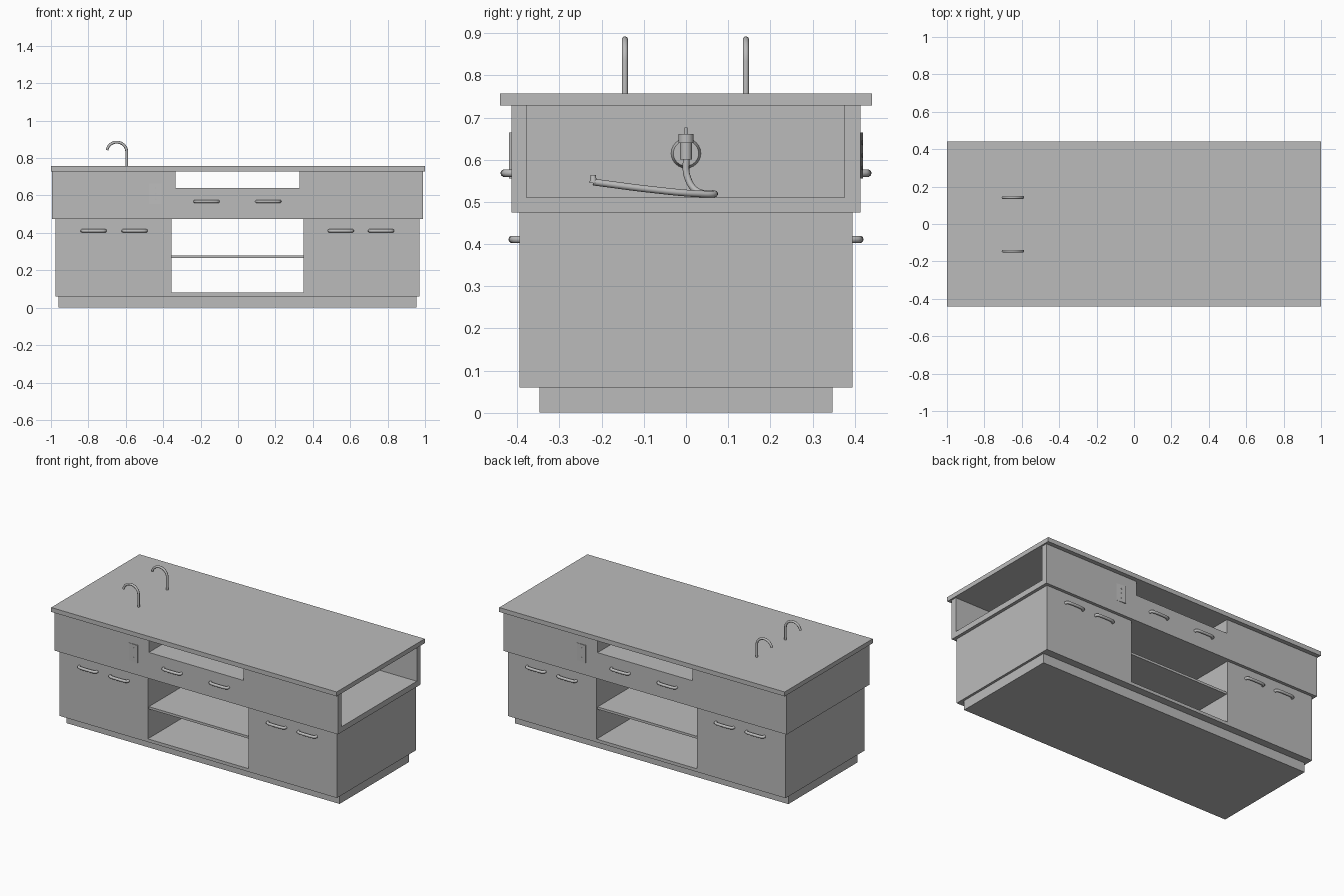
import bpy, bmesh, math
from mathutils import Vector, Matrix

if "Cube" in bpy.data.objects:
    bpy.data.objects.remove(bpy.data.objects["Cube"])

grey = bpy.data.materials.new("plain_grey")
grey.use_nodes = True
grey.diffuse_color = (0.5, 0.5, 0.5, 1)
grey.node_tree.nodes["Principled BSDF"].inputs["Base Color"].default_value = (0.5, 0.5, 0.5, 1)

HALF_TURN = Matrix.Rotation(math.pi, 4, "Z")


def add_object(name, bm):
    mesh = bpy.data.meshes.new(name)
    bmesh.ops.recalc_face_normals(bm, faces=bm.faces)
    bm.to_mesh(mesh)
    bm.free()
    mesh.materials.append(grey)
    ob = bpy.data.objects.new(name, mesh)
    bpy.context.collection.objects.link(ob)
    return ob


def box(name, x, y, z):
    """Box from (low, high) ranges on each axis."""
    bm = bmesh.new()
    bmesh.ops.create_cube(bm, size=1)
    for v in bm.verts:
        v.co = [(r[0] + r[1]) / 2 + c * (r[1] - r[0]) for c, r in zip(v.co, (x, y, z))]
    return add_object(name, bm)


def select_only(ob):
    bpy.ops.object.select_all(action="DESELECT")
    ob.select_set(True)
    bpy.context.view_layer.objects.active = ob


def cut(ob, *ranges):
    cutter = box("cutter", *ranges)
    cutter.hide_render = True
    mod = ob.modifiers.new("opening", "BOOLEAN")
    mod.operation, mod.solver, mod.object = "DIFFERENCE", "EXACT", cutter
    select_only(ob)
    bpy.ops.object.modifier_apply(modifier=mod.name)
    bpy.data.objects.remove(cutter)


def cylinder(name, start, end, r1, r2=None, sides=24):
    start, end = Vector(start), Vector(end)
    axis = end - start
    bm = bmesh.new()
    bmesh.ops.create_cone(bm, cap_ends=True, segments=sides, radius1=r1,
                          radius2=r1 if r2 is None else r2, depth=axis.length)
    turn = Vector((0, 0, 1)).rotation_difference(axis).to_matrix().to_4x4()
    bm.transform(Matrix.Translation((start + end) / 2) @ turn)
    ob = add_object(name, bm)
    select_only(ob)
    bpy.ops.object.shade_smooth_by_angle(angle=math.radians(40))
    return ob


def tube(name, points, radius, smooth_path=True):
    """Round bar swept along a path, turned into a mesh."""
    curve = bpy.data.curves.new(name, "CURVE")
    curve.dimensions = "3D"
    curve.bevel_depth, curve.bevel_resolution = radius, 3
    curve.use_fill_caps = True
    curve.resolution_u = 8
    spline = curve.splines.new("BEZIER" if smooth_path else "POLY")
    if smooth_path:
        spline.bezier_points.add(len(points) - 1)
        for p, co in zip(spline.bezier_points, points):
            p.co = co
            p.handle_left_type = p.handle_right_type = "AUTO"
    else:
        spline.points.add(len(points) - 1)
        for p, co in zip(spline.points, points):
            p.co = (*co, 1)
    curve.materials.append(grey)
    ob = bpy.data.objects.new(name, curve)
    bpy.context.collection.objects.link(ob)
    select_only(ob)
    bpy.ops.object.convert(target="MESH")
    ob = bpy.context.object
    bpy.ops.object.shade_smooth_by_angle(angle=math.radians(50))
    return ob


# Plinth, lower cabinets with open centre, shelf
box("plinth", (-0.96, 0.955), (-0.347, 0.347), (0, 0.06))
lower = box("lower_cabinets", (-0.975, 0.97), (-0.395, 0.395), (0.06, 0.475))
cut(lower, (-0.355, 0.35), (-1, 1), (0.08, 0.6))
box("shelf", (-0.355, 0.35), (-0.385, 0.385), (0.265, 0.28))

# Upper body with a through slot and an open right end
upper = box("upper_body", (-0.995, 0.99), (-0.414, 0.414), (0.475, 0.73))
cut(upper, (-0.335, 0.33), (-1, 1), (0.64, 0.9))
cut(upper, (0.355, 1.2), (-0.378, 0.376), (0.51, 0.9))
box("countertop", (-1, 1), (-0.441, 0.441), (0.729, 0.757))


# Bow handles, repeated on both long sides
def handle(name, x, face_y, z, side):
    half = [(-0.062, 0.004), (-0.06, -0.01), (-0.05, -0.015), (-0.025, -0.017)]
    path = half + [(-px, py) for px, py in reversed(half)]
    ob = tube(name, [(x + px, face_y + py, z) for px, py in path], 0.009, False)
    ob.data.transform(side)


# Socket plate, a shallow wedge with three round contacts
def socket(name, side):
    bm = bmesh.new()
    outline = [(-0.475, -0.413), (-0.475, -0.4145), (-0.41, -0.42), (-0.41, -0.413)]
    face = bm.faces.new([bm.verts.new((x, y, 0.555)) for x, y in outline])
    ext = bmesh.ops.extrude_face_region(bm, geom=[face])["geom"]
    bmesh.ops.translate(bm, vec=(0, 0, 0.11),
                        verts=[v for v in ext if isinstance(v, bmesh.types.BMVert)])
    add_object(name + "_plate", bm).data.transform(side)
    for i in range(3):
        z = 0.58 + i * 0.03
        dot = cylinder(f"{name}_contact_{i}", (-0.44, -0.414, z), (-0.44, -0.419, z), 0.005, sides=12)
        dot.data.transform(side)


for side_name, side in (("front", Matrix.Identity(4)), ("back", HALF_TURN)):
    for i, x in enumerate((-0.772, -0.553, 0.55, 0.765)):
        handle(f"{side_name}_door_handle_{i}", x, -0.395, 0.411, side)
    for i, x in enumerate((-0.168, 0.162)):
        handle(f"{side_name}_drawer_handle_{i}", x, -0.414, 0.568, side)
    socket(f"{side_name}_socket", side)

# Swan-neck faucets
for name, y in (("front_faucet", -0.145), ("back_faucet", 0.142)):
    arc = [math.radians(a) for a in range(0, 171, 10)]
    path = [(-0.595, y, 0.755)]
    path += [(-0.648 + 0.053 * math.cos(a), y, 0.834 + 0.051 * math.sin(a)) for a in arc]
    tube(name, path, 0.0075, False)

# Valve on the inner wall of the open end, with its hose
cylinder("valve_flange", (0.353, 0, 0.615), (0.37, 0, 0.615), 0.036, 0.03)
cylinder("valve_stem", (0.365, 0, 0.615), (0.43, 0, 0.615), 0.012)
cylinder("valve_body", (0.425, 0, 0.6), (0.425, 0, 0.645), 0.014)
cylinder("valve_knob", (0.425, 0, 0.64), (0.425, 0, 0.661), 0.018)
cylinder("valve_pin", (0.425, 0, 0.66), (0.425, 0, 0.676), 0.004, sides=12)
tube("hose", [(0.425, 0, 0.605), (0.428, 0.003, 0.56), (0.44, 0.025, 0.526),
              (0.47, 0.068, 0.519), (0.5, 0.03, 0.519), (0.52, -0.08, 0.529),
              (0.53, -0.22, 0.547)], 0.008)
cylinder("hose_end", (0.53, -0.22, 0.545), (0.53, -0.22, 0.564), 0.009, 0.006, 16)
